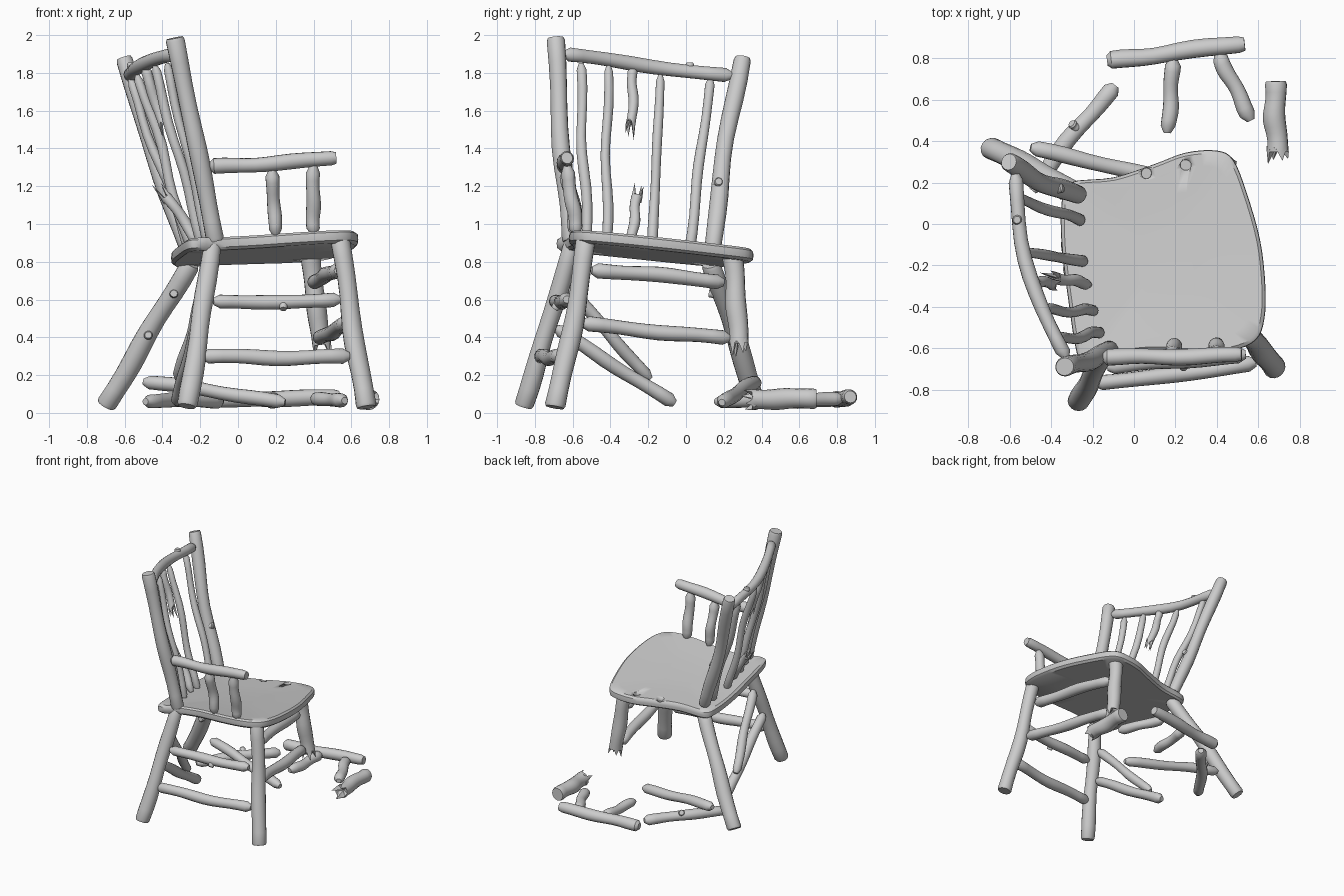
import bpy, bmesh, math, random
from mathutils import Vector

if "Cube" in bpy.data.objects:
    bpy.data.objects.remove(bpy.data.objects["Cube"])

random.seed(7)
SEG = 16


def finish(name, bm, angle=38):
    bmesh.ops.recalc_face_normals(bm, faces=bm.faces)
    me = bpy.data.meshes.new(name)
    bm.to_mesh(me)
    bm.free()
    ob = bpy.data.objects.new(name, me)
    bpy.context.collection.objects.link(ob)
    bpy.ops.object.select_all(action='DESELECT')
    ob.select_set(True)
    bpy.context.view_layer.objects.active = ob
    bpy.ops.object.shade_smooth_by_angle(angle=math.radians(angle))
    return ob


def spline(p, t, closed=False):
    """Catmull-Rom point, t measured in control-point steps."""
    n = len(p)
    i = int(t) if closed else min(int(t), n - 2)
    f = t - i
    if closed:
        a, b, c, d = (p[(i + k) % n] for k in (-1, 0, 1, 2))
    else:
        b, c = p[i], p[i + 1]
        a = p[i - 1] if i > 0 else b * 2 - c
        d = p[i + 2] if i + 2 < n else c * 2 - b
    return 0.5 * (2 * b + (c - a) * f + (2 * a - 5 * b + 4 * c - d) * f * f
                  + (3 * b - a - 3 * c + d) * f ** 3)


def stick(name, pts, r, end=(0.5, 0.5), cham=0.035, jag=0.0, wob=0.006, r1=None):
    """Natural branch along pts; chamfered ends, optional splintered last end."""
    p = [Vector(v) for v in pts]
    r1 = r1 or r
    L = sum((b - a).length for a, b in zip(p, p[1:]))
    c = cham / L
    ts = [0, c] + [c + (1 - 2 * c) * k / 10 for k in range(1, 10)] + [1 - c, 1]
    ph = [random.uniform(0, 6.28) for _ in range(4)]
    axis = (p[-1] - p[0]).normalized()
    u = axis.orthogonal().normalized()
    w = axis.cross(u)
    spikes = [random.uniform(0, 0.35) for _ in range(SEG)]
    for k in range(0, SEG, 4):
        spikes[(k + random.randint(0, 1)) % SEG] = random.uniform(0.7, 1)
    bm = bmesh.new()
    rings = []
    for i, t in enumerate(ts):
        env = math.sin(math.pi * t)
        ctr = spline(p, t * (len(p) - 1))
        ctr += env * wob * (u * math.sin(7 * t + ph[0]) + w * math.sin(8 * t + ph[1]))
        rad = (r + (r1 - r) * t) * (1 + 0.05 * math.sin(11 * t + ph[2]))
        if i == 0:
            rad *= end[0]
        if i == len(ts) - 1 and not jag:
            rad *= end[1]
        ring = []
        for k in range(SEG):
            a = 2 * math.pi * k / SEG
            q = ctr + (u * math.cos(a) + w * math.sin(a)) * rad * (1 + 0.03 * math.sin(2 * a + ph[3]))
            if jag and i == len(ts) - 1:
                q += axis * jag * (spikes[k] - 0.5)
            ring.append(bm.verts.new(q))
        rings.append(ring)
    for a, b in zip(rings, rings[1:]):
        for k in range(SEG):
            bm.faces.new((a[k], a[(k + 1) % SEG], b[(k + 1) % SEG], b[k]))
    bm.faces.new(rings[0])
    if jag:
        tip = bm.verts.new(p[-1] - axis * jag * 0.5)
        for k in range(SEG):
            bm.faces.new((rings[-1][k], rings[-1][(k + 1) % SEG], tip))
    else:
        bm.faces.new(rings[-1])
    return finish(name, bm)


def knot(name, base, direction, r=0.022, h=0.02):
    """Short cut-off twig stub."""
    b, d = Vector(base), Vector(direction).normalized()
    stick(name, [b - d * 0.03, b + d * h], r, end=(1, 0.8), cham=0.008, wob=0)


# Seat: rounded outline, tilted, softly dished
def seat_z(x, y):
    return 0.965 + 0.065 * (x - 0.5) - 0.097 * (y + 0.6)


outline = [Vector(v) for v in [
    (-0.31, 0.20), (-0.10, 0.225), (0.10, 0.29), (0.25, 0.345), (0.40, 0.355), (0.48, 0.31),
    (0.545, 0.15), (0.61, -0.08), (0.635, -0.3), (0.63, -0.46), (0.59, -0.56), (0.48, -0.61),
    (0.3, -0.62), (0.08, -0.61), (-0.1, -0.635), (-0.22, -0.685), (-0.275, -0.63),
    (-0.32, -0.35), (-0.35, -0.1), (-0.35, 0.1)]]
mid = Vector((0.14, -0.15))
N = 80
bm = bmesh.new()
rings = []
for s, dz in [(0.5, -0.066), (0.96, -0.066), (0.995, -0.052), (1, -0.03), (0.995, -0.01),
              (0.965, 0.002), (0.85, 0.0), (0.6, -0.006), (0.3, -0.01)]:
    ring = []
    for k in range(N):
        q = mid + (spline(outline, k * len(outline) / N, True) - mid) * s
        ring.append(bm.verts.new((q.x, q.y, seat_z(q.x, q.y) + dz)))
    rings.append(ring)
for a, b in zip(rings, rings[1:]):
    for k in range(N):
        bm.faces.new((a[k], a[(k + 1) % N], b[(k + 1) % N], b[k]))
bm.faces.new(rings[0])
bm.faces.new(rings[-1])
seat = finish("seat", bm)

# Empty sockets left by the torn-off arm
for x, y in [(0.06, 0.245), (0.25, 0.285)]:
    z = seat_z(x, y)
    cutter = stick("socket_cutter", [(x, y, z - 0.025), (x, y, z + 0.05)], 0.026, end=(1, 1), wob=0)
    mod = seat.modifiers.new("socket", 'BOOLEAN')
    mod.operation, mod.object = 'DIFFERENCE', cutter
    bpy.context.view_layer.objects.active = seat
    bpy.ops.object.modifier_apply(modifier=mod.name)
    bpy.data.objects.remove(cutter)

# Legs (one snapped) and back posts
R = (0.88, 0.88)
stick("front_left_leg", [(-0.27, -0.86, 0.035), (-0.20, -0.73, 0.45), (-0.135, -0.605, 0.89)], 0.053, R, 0.015, r1=0.047)
stick("front_right_leg", [(0.68, -0.695, 0.03), (0.61, -0.60, 0.45), (0.54, -0.53, 0.92)], 0.055, R, 0.015, r1=0.049)
stick("back_left_leg", [(-0.70, 0.37, 0.04), (-0.47, 0.26, 0.42), (-0.25, 0.13, 0.79)], 0.055, R, 0.015, r1=0.049)
stick("broken_back_right_leg", [(0.38, 0.24, 0.86), (0.41, 0.27, 0.60), (0.445, 0.28, 0.35)], 0.052, R, 0.015, jag=0.1)
stick("broken_leg_piece", [(0.685, 0.69, 0.075), (0.685, 0.5, 0.075), (0.695, 0.335, 0.07)], 0.053, R, 0.015, jag=0.09)
stick("front_back_post", [(-0.12, -0.61, 0.91), (-0.215, -0.655, 1.4), (-0.335, -0.69, 1.985)], 0.047, R, 0.015)
stick("rear_back_post", [(-0.265, 0.14, 0.86), (-0.44, 0.20, 1.35), (-0.605, 0.30, 1.88)], 0.045, R, 0.015)

# Stretchers still in place
stick("front_stretcher_upper", [(-0.13, -0.69, 0.59), (0.2, -0.66, 0.585), (0.54, -0.63, 0.60)], 0.038)
stick("front_stretcher_lower", [(-0.19, -0.77, 0.30), (0.2, -0.73, 0.295), (0.59, -0.67, 0.30)], 0.038)
stick("right_stretcher_upper", [(0.53, -0.50, 0.755), (0.47, -0.15, 0.73), (0.40, 0.20, 0.69)], 0.04)
stick("right_stretcher_lower", [(0.57, -0.55, 0.475), (0.50, -0.15, 0.43), (0.43, 0.23, 0.395)], 0.04)

# Loose and fallen stretchers
stick("hanging_stretcher_upper", [(-0.18, -0.62, 0.66), (-0.25, -0.4, 0.41), (-0.32, -0.19, 0.18)], 0.033)
stick("hanging_stretcher_lower", [(-0.22, -0.69, 0.45), (-0.27, -0.38, 0.25), (-0.32, -0.06, 0.05)], 0.037)
stick("fallen_stretcher_long", [(-0.50, 0.37, 0.165), (-0.15, 0.29, 0.12), (0.25, 0.19, 0.055)], 0.037)
stick("fallen_stretcher_short", [(-0.49, 0.16, 0.06), (-0.28, 0.45, 0.07), (-0.09, 0.67, 0.06)], 0.039)

# Front arm and its supports
stick("arm", [(-0.15, -0.645, 1.305), (0.15, -0.64, 1.32), (0.52, -0.63, 1.35)], 0.039, (0.5, 0.8), 0.025)
stick("arm_support_back", [(0.20, -0.585, 0.94), (0.19, -0.60, 1.1), (0.18, -0.635, 1.29)], 0.036)
stick("arm_support_front", [(0.40, -0.58, 0.95), (0.395, -0.60, 1.1), (0.40, -0.63, 1.31)], 0.037)

# Torn-off arm on the floor
stick("fallen_arm", [(-0.13, 0.79, 0.07), (0.15, 0.825, 0.075), (0.535, 0.87, 0.085)], 0.042, (0.6, 0.8), 0.025)
stick("fallen_support_back", [(0.19, 0.80, 0.07), (0.18, 0.62, 0.065), (0.16, 0.44, 0.065)], 0.037)
stick("fallen_support_front", [(0.405, 0.83, 0.075), (0.48, 0.67, 0.07), (0.565, 0.50, 0.065)], 0.037)

# Curved top rail and back spindles
stick("top_rail", [(-0.33, -0.645, 1.90), (-0.45, -0.40, 1.87), (-0.54, -0.1, 1.82), (-0.575, 0.245, 1.785)], 0.036, wob=0.003)
spindles = [((-0.16, -0.525), (-0.375, -0.555, 1.85)), ((-0.19, -0.42), (-0.44, -0.41, 1.84)),
            ((-0.24, -0.18), (-0.535, -0.135, 1.79)), ((-0.25, 0.015), (-0.57, 0.13, 1.77))]
for i, ((x, y), top) in enumerate(spindles):
    stick(f"back_spindle_{i + 1}", [(x, y, seat_z(x, y) - 0.02), top], 0.028, wob=0.012, r1=0.024)
stick("broken_spindle_top", [(-0.49, -0.285, 1.83), (-0.455, -0.28, 1.7), (-0.385, -0.295, 1.50)], 0.027, jag=0.12)
stick("broken_spindle_bottom", [(-0.215, -0.295, 0.89), (-0.30, -0.275, 1.04), (-0.40, -0.255, 1.17)], 0.028, jag=0.13)

# Cut twig knots
for i, (b, d) in enumerate([
        ((-0.36, 0.17, 1.22), (1, 0.2, 0.3)), ((-0.565, 0.02, 1.835), (0, 0, 1)),
        ((-0.34, 0.14, 0.63), (0, -1, 0.1)), ((-0.475, 0.21, 0.41), (0, -1, 0.1)),
        ((-0.29, 0.475, 0.10), (-0.5, 0.5, 0.5)), ((0.24, -0.685, 0.565), (0, -0.6, -0.8))]):
    knot(f"knot_{i + 1}", b, d)
